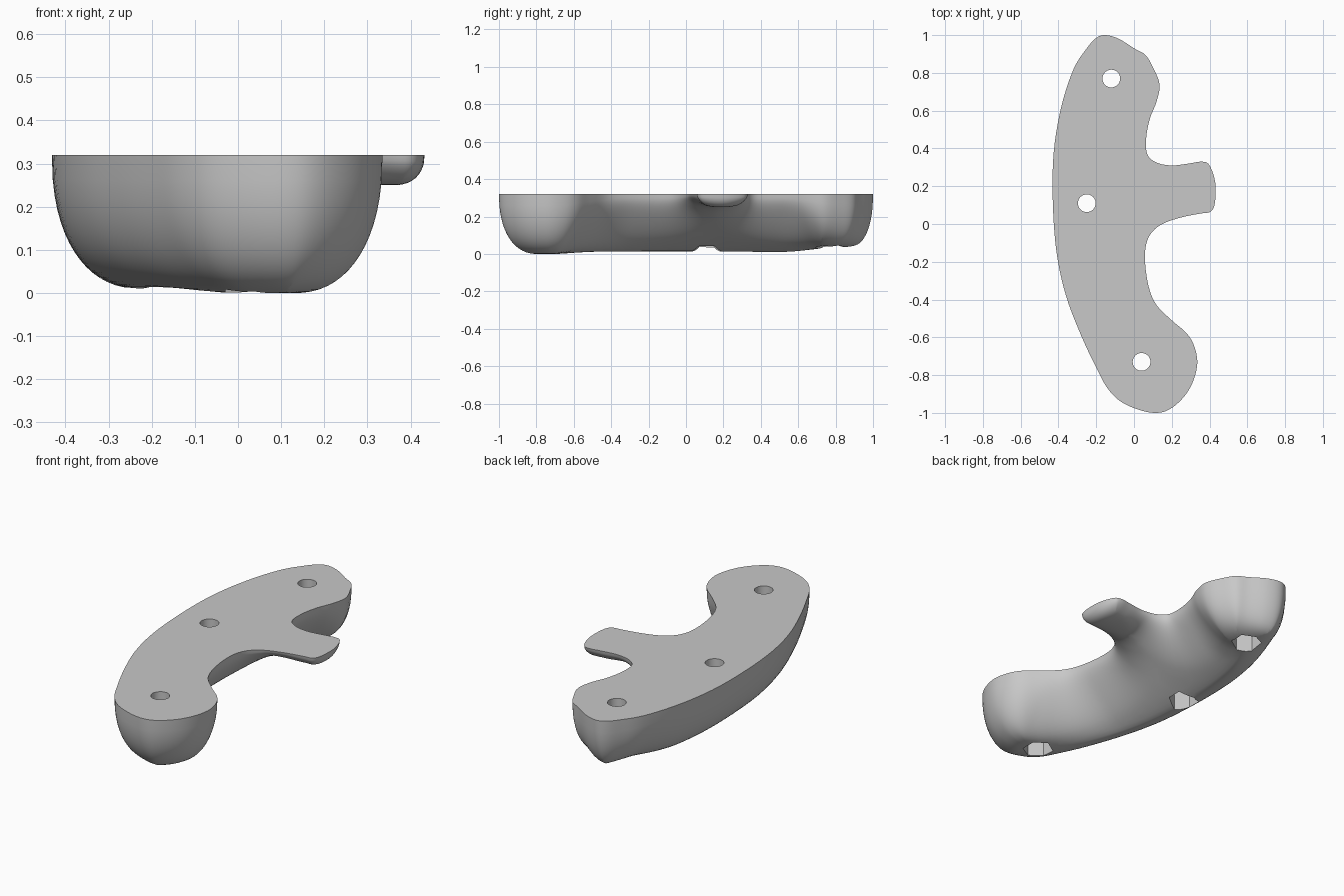
import bpy
import bmesh
from mathutils import Vector, kdtree
from mathutils.geometry import delaunay_2d_cdt

TOP = 0.32
HOLES = [(-0.12, 0.77), (-0.25, 0.11), (0.04, -0.73)]

# Plan outline of the grip, clockwise from the back tip
OUTLINE = [
    (-.15, 1), (-.08, .98), (0, .93), (.06, .895), (.1, .83), (.135, .74),
    (.12, .65), (.085, .56), (.065, .46), (.07, .37), (.12, .325), (.2, .31),
    (.29, .32), (.36, .33), (.4, .31), (.43, .22), (.428, .11), (.405, .065),
    (.35, .055), (.25, .035), (.15, 0), (.09, -.05), (.062, -.12), (.06, -.22),
    (.08, -.34), (.12, -.43), (.2, -.51), (.28, -.58), (.32, -.65),
    (.335, -.74), (.31, -.84), (.26, -.92), (.19, -.98), (.12, -1),
    (.03, -.985), (-.07, -.94), (-.14, -.87), (-.2, -.76), (-.28, -.59),
    (-.36, -.38), (-.41, -.15), (-.43, .12), (-.425, .38), (-.385, .62),
    (-.32, .82), (-.25, .93), (-.2, .985)]


def smooth_loop(points, steps):
    """Closed Catmull-Rom curve through the points."""
    pts = [Vector(p) for p in points]
    n, loop = len(pts), []
    for i in range(n):
        a, b, c, d = (pts[(i + k) % n] for k in (-1, 0, 1, 2))
        for s in range(steps):
            t = s / steps
            loop.append(0.5 * (2 * b + (c - a) * t + (2 * a - 5 * b + 4 * c - d) * t ** 2
                               + (3 * b - a - 3 * c + d) * t ** 3))
    return loop


def ramp(v, start, end):
    t = min(max((v - start) / (end - start), 0), 1)
    return t * t * (3 - 2 * t)


def blend(a, b, t):
    return a + (b - a) * t


def tab_weight(x, y):
    return ramp(x, 0.1, 0.3) * ramp(y, -0.3, -0.05) * (1 - ramp(y, 0.35, 0.5))


def full_depth(x, y):
    """Depth below the flat top, away from the rounded rim."""
    lobe = blend(0.32, 0.285, ramp(y, -0.5, 0.85))
    # Middle: deep along the outer side, thinning to a flange and the tab
    ridge = -0.26 + 0.28 * (y - 0.12) ** 2
    slope = min(max((x - ridge) / (0.17 - ridge), 0), 1)
    slope = blend(slope, ramp(slope, 0, 1), 0.5)
    middle = blend(0.31, 0.07, slope)
    # Rounded underside of the tab
    arch = max(1 - ((y - 0.19) / 0.17) ** 2, 0.05) ** 0.5
    middle *= blend(1, arch, tab_weight(x, y))
    weight = ramp(y, -0.7, -0.3) * (1 - ramp(y, 0.5, 0.82))
    return blend(lobe, middle, weight)


def rim_width(x, y):
    body = blend(0.205, 0.13, ramp(y, 0.75, 0.95))
    return blend(body, 0.07, tab_weight(x, y))


def depth(x, y, dist):
    u = 1 - min(dist / rim_width(x, y), 1)
    return full_depth(x, y) * (1 - u ** 2.25) ** (1 / 2.25)


def make_object(name, bm):
    mesh = bpy.data.meshes.new(name)
    bm.to_mesh(mesh)
    bm.free()
    obj = bpy.data.objects.new(name, mesh)
    bpy.context.collection.objects.link(obj)
    return obj


def make_body():
    loop = smooth_loop(OUTLINE, 5)
    count = len(loop)
    dense = smooth_loop(OUTLINE, 80)
    tree = kdtree.KDTree(len(dense))
    for i, p in enumerate(dense):
        tree.insert(p.to_3d(), i)
    tree.balance()

    # Inset rings of sample points, closer together near the steep rim
    points = list(loop)
    rings = [0.25 * (k / 18) ** 1.65 for k in range(1, 19)]
    for ring in rings:
        for i, p in enumerate(loop):
            along = loop[(i + 1) % count] - loop[i - 1]
            q = p + Vector((along.y, -along.x)).normalized() * ring
            if tree.find(q.to_3d())[2] > ring * 0.96 - 0.0002:
                points.append(q)
    edges = [(i, (i + 1) % count) for i in range(count)]
    flat, _, faces, _, _, _ = delaunay_2d_cdt(points, edges, [], 1, 0.0004)

    bm = bmesh.new()
    verts = []
    for p in flat:
        dist = tree.find(p.to_3d())[2]
        verts.append(bm.verts.new((p.x, p.y, TOP - depth(p.x, p.y, dist))))
    for face in faces:
        bm.faces.new([verts[i] for i in reversed(face)])
    # Flat top closes the rim
    rim_edges = [e for e in bm.edges if e.is_boundary]
    for e in rim_edges:
        for v in e.verts:
            v.co.z = TOP
    bmesh.ops.holes_fill(bm, edges=rim_edges, sides=0)
    bmesh.ops.delete(bm, geom=[v for v in bm.verts if not v.link_faces], context='VERTS')
    bmesh.ops.recalc_face_normals(bm, faces=bm.faces)
    return make_object("grip_body", bm)


def cut_prism(target, name, x, y, radius, sides, low, high):
    """Cut an upright prism out of the target."""
    bm = bmesh.new()
    bmesh.ops.create_cone(bm, cap_ends=True, segments=sides, radius1=radius,
                          radius2=radius, depth=high - low)
    bmesh.ops.translate(bm, verts=bm.verts, vec=(x, y, (low + high) / 2))
    cutter = make_object(name, bm)
    cutter.hide_render = True
    mod = target.modifiers.new(name, 'BOOLEAN')
    mod.operation = 'DIFFERENCE'
    mod.solver = 'EXACT'
    mod.object = cutter
    bpy.context.view_layer.objects.active = target
    bpy.ops.object.modifier_apply(modifier=mod.name)
    bpy.data.objects.remove(cutter)


cube = bpy.data.objects.get("Cube")
if cube:
    bpy.data.objects.remove(cube)

body = make_body()

# Screw holes with deep hexagonal nut pockets underneath
for hx, hy in HOLES:
    cut_prism(body, "nut_pocket_cutter", hx, hy, 0.08, 6, -0.1, 0.18)
    cut_prism(body, "screw_hole_cutter", hx, hy, 0.047, 32, -0.2, 0.5)

# Single grey colour
grey = bpy.data.materials.new("mid_grey")
grey.use_nodes = True
colour = (0.58, 0.58, 0.58, 1)
grey.diffuse_color = colour
grey.node_tree.nodes["Principled BSDF"].inputs["Base Color"].default_value = colour
body.data.materials.clear()
body.data.materials.append(grey)

bpy.ops.object.select_all(action='DESELECT')
body.select_set(True)
bpy.context.view_layer.objects.active = body
bpy.ops.object.shade_smooth_by_angle(angle=0.6)
